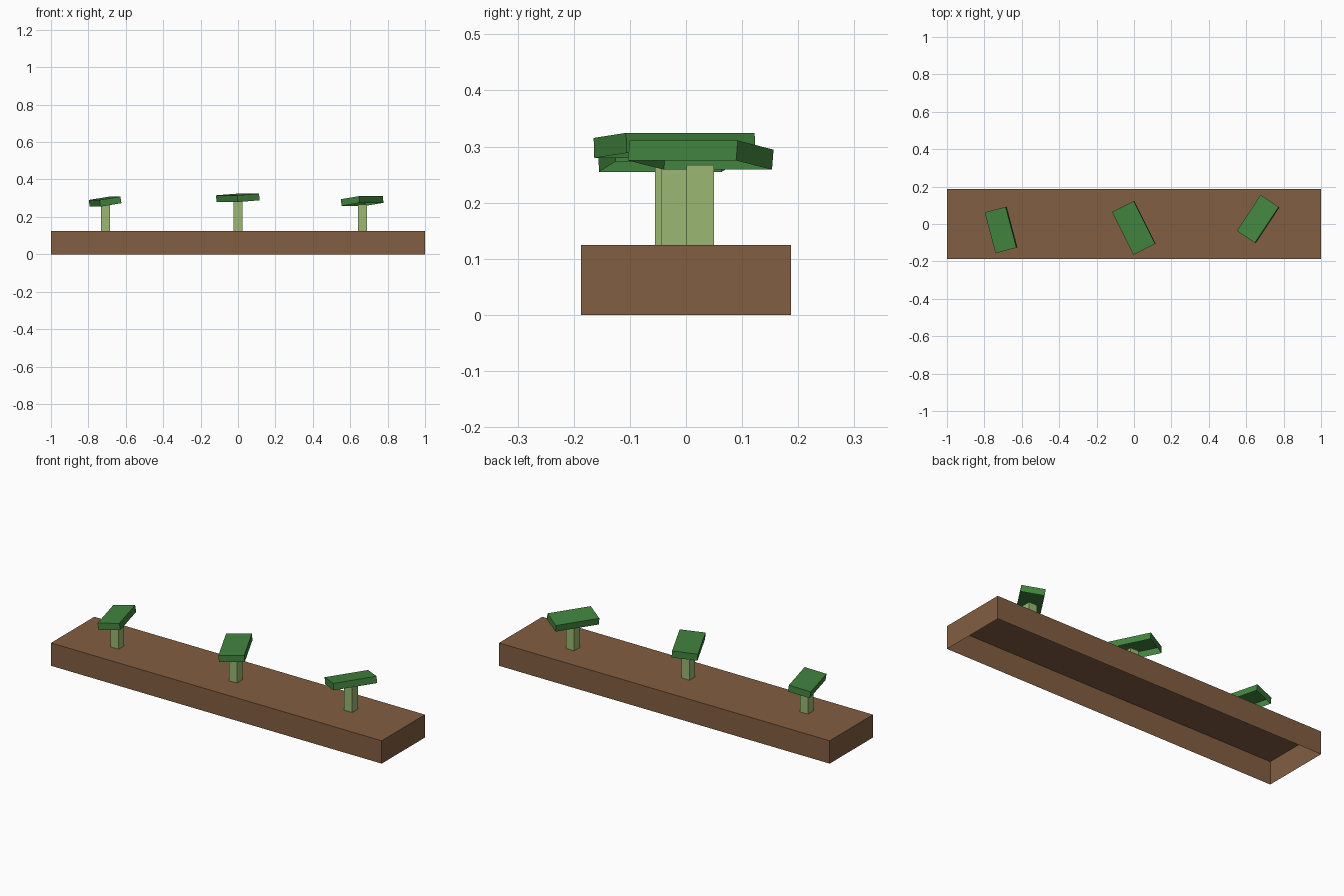
import bpy
import bmesh
from math import radians
from mathutils import Matrix, Vector

cube = bpy.data.objects.get("Cube")
if cube:
    bpy.data.objects.remove(cube, do_unlink=True)


def make_material(name, colour):
    mat = bpy.data.materials.new(name)
    mat.use_nodes = True
    mat.diffuse_color = (*colour, 1)
    mat.node_tree.nodes["Principled BSDF"].inputs["Base Color"].default_value = (*colour, 1)
    return mat


soil_brown = make_material("soil brown", (0.223, 0.112, 0.054))
stem_green = make_material("pale stem green", (0.328, 0.485, 0.171))
leaf_green = make_material("leaf green", (0.054, 0.231, 0.048))


def open_box(name, size, mat, location, yaw=0, roll=0):
    """Box shell without a bottom; its origin is the centre of the open side."""
    bm = bmesh.new()
    bmesh.ops.create_cube(bm, size=1)
    bmesh.ops.translate(bm, vec=(0, 0, 0.5), verts=bm.verts)
    bmesh.ops.scale(bm, vec=Vector(size), verts=bm.verts)
    bottom = [f for f in bm.faces if f.normal.z < -0.5]
    bmesh.ops.delete(bm, geom=bottom, context="FACES_ONLY")
    mesh = bpy.data.meshes.new(name)
    bm.to_mesh(mesh)
    bm.free()
    mesh.materials.append(mat)
    obj = bpy.data.objects.new(name, mesh)
    obj.matrix_world = (Matrix.Translation(location)
                        @ Matrix.Rotation(radians(yaw), 4, "Z")
                        @ Matrix.Rotation(radians(-roll), 4, "Y"))
    bpy.context.collection.objects.link(obj)
    return obj


# Planting bed
BED_TOP = 0.125
open_box("soil_bed", (2, 0.374, BED_TOP), soil_brown, (0, 0, 0))

# Sprouts: side, x, y, stem top, leaf width, leaf length, yaw, roll
sprouts = [
    ("right", -0.708, -0.031, 0.264, 0.117, 0.226, 14.8, 9),
    ("middle", 0.0, -0.020, 0.284, 0.130, 0.256, 26.5, 4),
    ("left", 0.666, 0.025, 0.267, 0.117, 0.231, -33.5, 8),
]
for side, x, y, top, width, length, yaw, roll in sprouts:
    open_box(f"{side}_stem", (0.049, 0.049, top - BED_TOP), stem_green, (x, y, BED_TOP))
    open_box(f"{side}_leaf", (width, length, 0.036), leaf_green, (x, y, top), yaw, roll)
